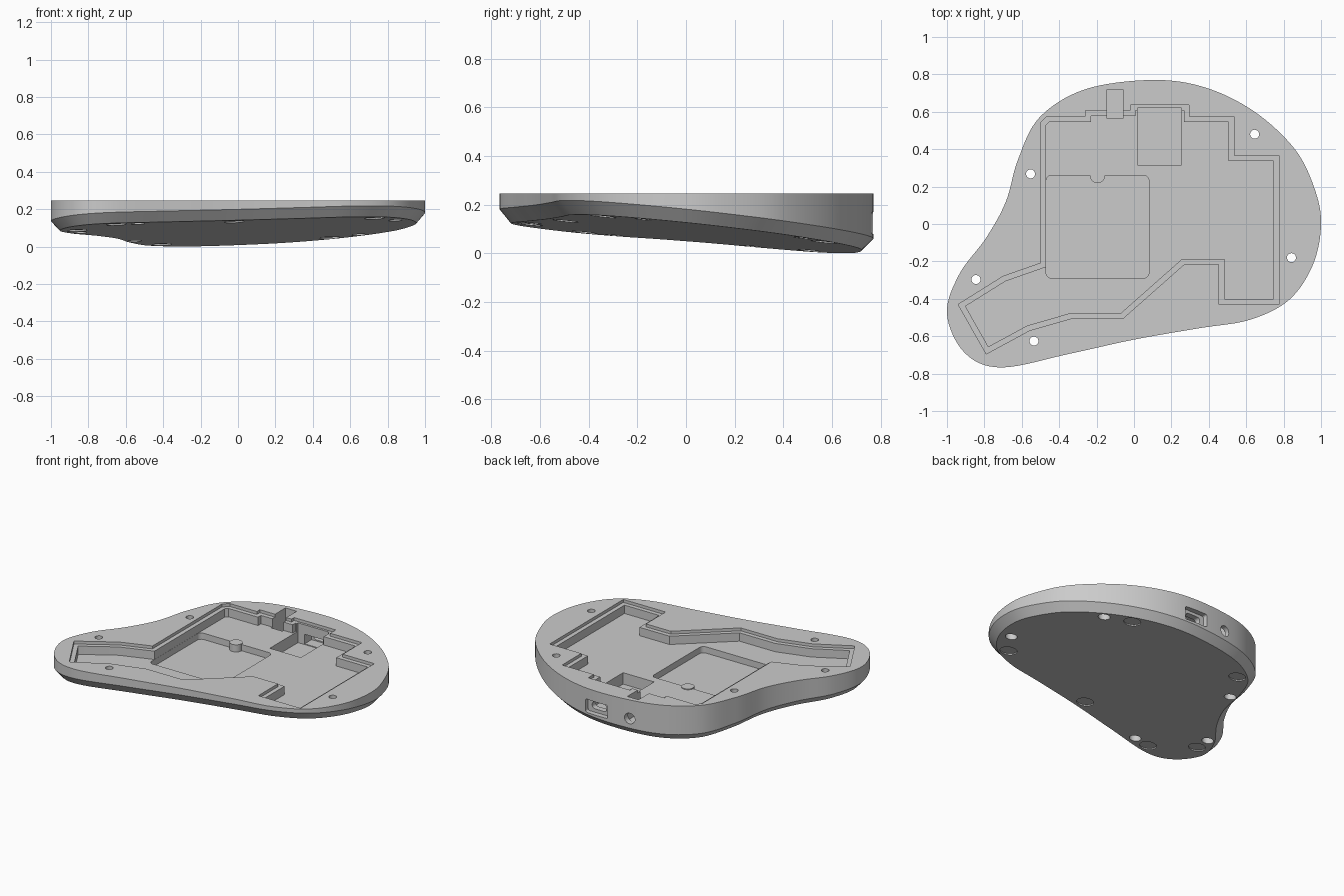
import bpy, bmesh, math
from mathutils import Vector

cube = bpy.data.objects.get("Cube")
if cube:
    bpy.data.objects.remove(cube)

TOP, LEDGE, FLOOR = 0.245, 0.225, 0.168

grey = bpy.data.materials.new("case_grey")
grey.use_nodes = True
grey.diffuse_color = (0.6, 0.6, 0.6, 1)
grey.node_tree.nodes["Principled BSDF"].inputs["Base Color"].default_value = (0.6, 0.6, 0.6, 1)


def underside(x, y, lift=0.0):
    """Height of the sloping underside."""
    return 0.082 + 0.0466 * x - 0.1034 * y + lift


def loft(name, rings):
    """Solid through closed rings of points, capped at both ends."""
    bm = bmesh.new()
    loops = [[bm.verts.new(p) for p in ring] for ring in rings]
    n = len(loops[0])
    for a, b in zip(loops, loops[1:]):
        for i in range(n):
            j = (i + 1) % n
            bm.faces.new((a[i], a[j], b[j], b[i]))
    bm.faces.new(loops[0][::-1])
    bm.faces.new(loops[-1])
    bmesh.ops.recalc_face_normals(bm, faces=bm.faces)
    mesh = bpy.data.meshes.new(name)
    bm.to_mesh(mesh)
    bm.free()
    mesh.materials.append(grey)
    obj = bpy.data.objects.new(name, mesh)
    bpy.context.collection.objects.link(obj)
    return obj


def prism(name, pts, z0, z1):
    return loft(name, [[(x, y, z) for x, y in pts] for z in (z0, z1)])


def prism_y(name, pts, y0, y1):
    return loft(name, [[(x, y, z) for x, z in pts] for y in (y0, y1)])


def sloped_prism(name, pts, lift0, lift1):
    return loft(name, [[(x, y, underside(x, y, h)) for x, y in pts] for h in (lift0, lift1)])


def circle(cx, cy, r, n=32):
    return [(cx + r * math.cos(math.tau * i / n), cy + r * math.sin(math.tau * i / n)) for i in range(n)]


def rounded_rect(x0, x1, y0, y1, r, n=6):
    pts = []
    for k, (cx, cy) in enumerate(((x1 - r, y1 - r), (x0 + r, y1 - r), (x0 + r, y0 + r), (x1 - r, y0 + r))):
        for i in range(n + 1):
            a = math.pi / 2 * (k + i / n)
            pts.append((cx + r * math.cos(a), cy + r * math.sin(a)))
    return pts


def rect(x0, x1, y0, y1):
    return [(x0, y0), (x1, y0), (x1, y1), (x0, y1)]


def inset(pts, d):
    """Mitred inset of a clockwise polygon."""
    out = []
    for i, p in enumerate(pts):
        a, b, c = Vector(pts[i - 1]), Vector(p), Vector(pts[(i + 1) % len(pts)])
        u, v = (b - a).normalized(), (c - b).normalized()
        nu, nv = Vector((u.y, -u.x)), Vector((v.y, -v.x))
        q = b + (nu + nv) * d / (1 + nu.dot(nv))
        out.append((q.x, q.y))
    return out


def smooth_loop(pts, steps):
    """Closed smooth curve through the points."""
    out, n = [], len(pts)
    for i in range(n):
        a, b, c, d = (Vector(pts[(i + k) % n]) for k in (-1, 0, 1, 2))
        for s in range(steps):
            t = s / steps
            q = 0.5 * (2 * b + (c - a) * t + (2 * a - 5 * b + 4 * c - d) * t**2 + (3 * b - a - 3 * c + d) * t**3)
            out.append((q.x, q.y))
    return out


def cut(body, cutter):
    """Subtract a cutter for good and discard it."""
    cutter.hide_render = True
    mod = body.modifiers.new("cut", "BOOLEAN")
    mod.operation, mod.solver, mod.object = "DIFFERENCE", "EXACT", cutter
    graph = bpy.context.evaluated_depsgraph_get()
    mesh = bpy.data.meshes.new_from_object(body.evaluated_get(graph))
    body.modifiers.clear()
    body.data = mesh
    bpy.data.objects.remove(cutter)


# Case body: vertical wall, chamfered rim, sloping underside
outline = smooth_loop([
    (0.095, 0.77), (0.38, 0.73), (0.645, 0.60), (0.86, 0.40), (0.965, 0.19), (1.0, 0.0),
    (0.957, -0.217), (0.83, -0.405), (0.62, -0.512), (0.35, -0.557), (0, -0.618),
    (-0.345, -0.694), (-0.71, -0.767), (-0.906, -0.688), (-1.0, -0.48), (-0.935, -0.27),
    (-0.79, -0.073), (-0.685, 0.12), (-0.62, 0.345), (-0.505, 0.57), (-0.262, 0.72)], 8)
body = loft("case_body", [
    [(x, y, underside(x, y)) for x, y in inset(outline, 0.047)],
    [(x, y, underside(x, y, 0.053)) for x, y in outline],
    [(x, y, TOP) for x, y in outline]])

# Stepped main cavity: shallow plate ledge, then the floor
ledge = [
    (-0.5, -0.21), (-0.5, 0.54), (-0.465, 0.575), (-0.26, 0.575), (-0.26, 0.607), (-0.02, 0.607),
    (-0.02, 0.635), (0.295, 0.635), (0.295, 0.575), (0.535, 0.575), (0.535, 0.367), (0.775, 0.367),
    (0.775, -0.43), (0.455, -0.43), (0.455, -0.217), (0.267, -0.217), (-0.06, -0.506),
    (-0.338, -0.506), (-0.56, -0.57), (-0.79, -0.695), (-0.94, -0.43), (-0.70, -0.28)]
cut(body, prism("ledge_cutter", ledge, LEDGE, 0.4))
cut(body, prism("cavity_cutter", inset(ledge, 0.029), FLOOR, 0.4))

# Deeper pockets for battery, controller and side socket
cut(body, prism("battery_cutter", rounded_rect(-0.47, 0.08, -0.29, 0.26, 0.03), 0.125, 0.3))
cut(body, prism("controller_cutter", rect(0.02, 0.255, 0.315, 0.62), 0.09, 0.3))
cut(body, prism("socket_cutter", rect(-0.145, -0.06, 0.565, 0.72), 0.08, 0.4))

# Openings in the back wall
cut(body, prism_y("port_cavity_cutter", rect(0.07, 0.21, 0.095, 0.16), 0.6, 0.695))
cut(body, prism_y("port_recess_cutter", rounded_rect(0.055, 0.225, 0.08, 0.17, 0.012), 0.735, 0.9))
cut(body, prism_y("port_slot_cutter", rounded_rect(0.085, 0.195, 0.103, 0.15, 0.02), 0.65, 0.9))
cut(body, prism_y("round_hole_cutter", circle(-0.102, 0.118, 0.036), 0.69, 0.9))

# Screw holes with head recesses
for x, y in ((-0.553, 0.268), (0.645, 0.48), (0.842, -0.18), (-0.845, -0.297), (-0.535, -0.626)):
    cut(body, prism("screw_cutter", circle(x, y, 0.024), -0.2, 0.4))
    cut(body, sloped_prism("screw_head_cutter", circle(x, y, 0.037), -0.1, 0.05))

# Shallow seats for the rubber feet
for x, y in ((0.73, -0.34), (0.49, 0.567), (-0.407, 0.51), (-0.65, -0.64), (-0.859, -0.417), (-0.02, -0.495)):
    cut(body, sloped_prism("foot_seat_cutter", circle(x, y, 0.053), -0.05, 0.008))

# Round post at the edge of the battery pocket
post = prism("battery_post", circle(-0.195, 0.258, 0.04), 0.12, 0.174)

for obj in (body, post):
    bpy.ops.object.select_all(action="DESELECT")
    obj.select_set(True)
    bpy.context.view_layer.objects.active = obj
    bpy.ops.object.shade_smooth_by_angle(angle=math.radians(25))
